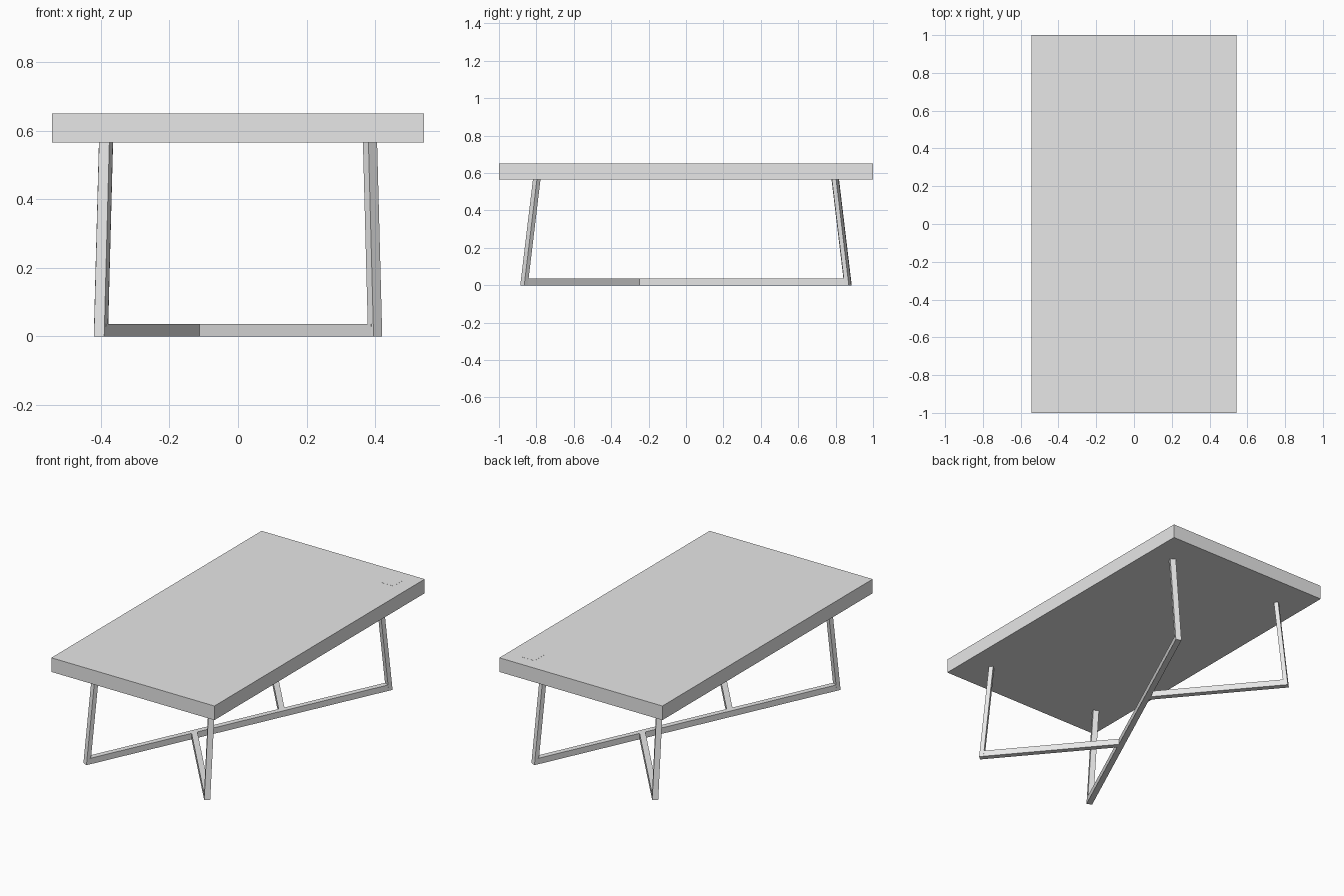
import bpy
import bmesh
from mathutils import Vector

cube = bpy.data.objects.get("Cube")
if cube:
    bpy.data.objects.remove(cube, do_unlink=True)

grey = bpy.data.materials.new("plain_grey")
grey.use_nodes = True
colour = (0.8, 0.8, 0.8, 1)
grey.diffuse_color = colour
grey.node_tree.nodes["Principled BSDF"].inputs["Base Color"].default_value = colour

WIDTH, DEPTH = 0.033, 0.025      # leg section across and along its bar
BAR_HEIGHT = 0.036
TOP_LOW, TOP_HIGH = 0.565, 0.65


def prism(name, lower, upper):
    """Solid joining two four-cornered rings."""
    bm = bmesh.new()
    low = [bm.verts.new(p) for p in lower]
    high = [bm.verts.new(p) for p in upper]
    bm.faces.new(low[::-1])
    bm.faces.new(high)
    for i in range(4):
        j = (i + 1) % 4
        bm.faces.new((low[i], low[j], high[j], high[i]))
    bmesh.ops.recalc_face_normals(bm, faces=bm.faces)
    mesh = bpy.data.meshes.new(name)
    bm.to_mesh(mesh)
    bm.free()
    mesh.materials.append(grey)
    obj = bpy.data.objects.new(name, mesh)
    bpy.context.collection.objects.link(obj)
    return obj


def ring(centre, along, length, width):
    """Horizontal rectangle with its length in the given direction."""
    u = along.normalized()
    v = Vector((-u.y, u.x, 0))
    signs = ((-1, -1), (1, -1), (1, 1), (-1, 1))
    return [centre + u * a * length / 2 + v * b * width / 2 for a, b in signs]


def slab(name, centre, along, length, width, height):
    base = ring(centre, along, length, width)
    return prism(name, base, [p + Vector((0, 0, height)) for p in base])


def bar(name, start, end):
    return slab(name, (start + end) / 2, end - start, (end - start).length,
                WIDTH, BAR_HEIGHT)


def leg(name, foot, head, along):
    return prism(name, ring(foot, along, DEPTH, WIDTH),
                 ring(head, along, DEPTH, WIDTH))


# Table top with a small flush panel in one corner
Y_AXIS = Vector((0, 1, 0))
slab("table_top", Vector((0, 0, TOP_LOW)), Y_AXIS, 2, 1.086, TOP_HIGH - TOP_LOW)
slab("corner_panel", Vector((0.41, 0.875, TOP_HIGH - 0.004)), Y_AXIS,
     0.094, 0.094, 0.0045)

# Full diagonal floor bar
foot = Vector((0.40, 0.866, 0))
head = Vector((0.385, 0.798, TOP_LOW + 0.002))
bar("diagonal_bar", Vector((-foot.x, -foot.y, 0)), foot)

# Each end: one leg on the diagonal, one on a branch bar that joins it
for side, label in ((1, "back"), (-1, "front")):
    def turn(p, flip=1):
        return Vector((p.x * side * flip, p.y * side, p.z))
    leg(label + "_diagonal_leg", turn(foot), turn(head), foot)
    joint = turn(foot * 0.29)
    branch_foot = turn(foot, -1)
    bar(label + "_branch_bar", joint, branch_foot)
    leg(label + "_branch_leg", branch_foot, turn(head, -1), branch_foot - joint)
